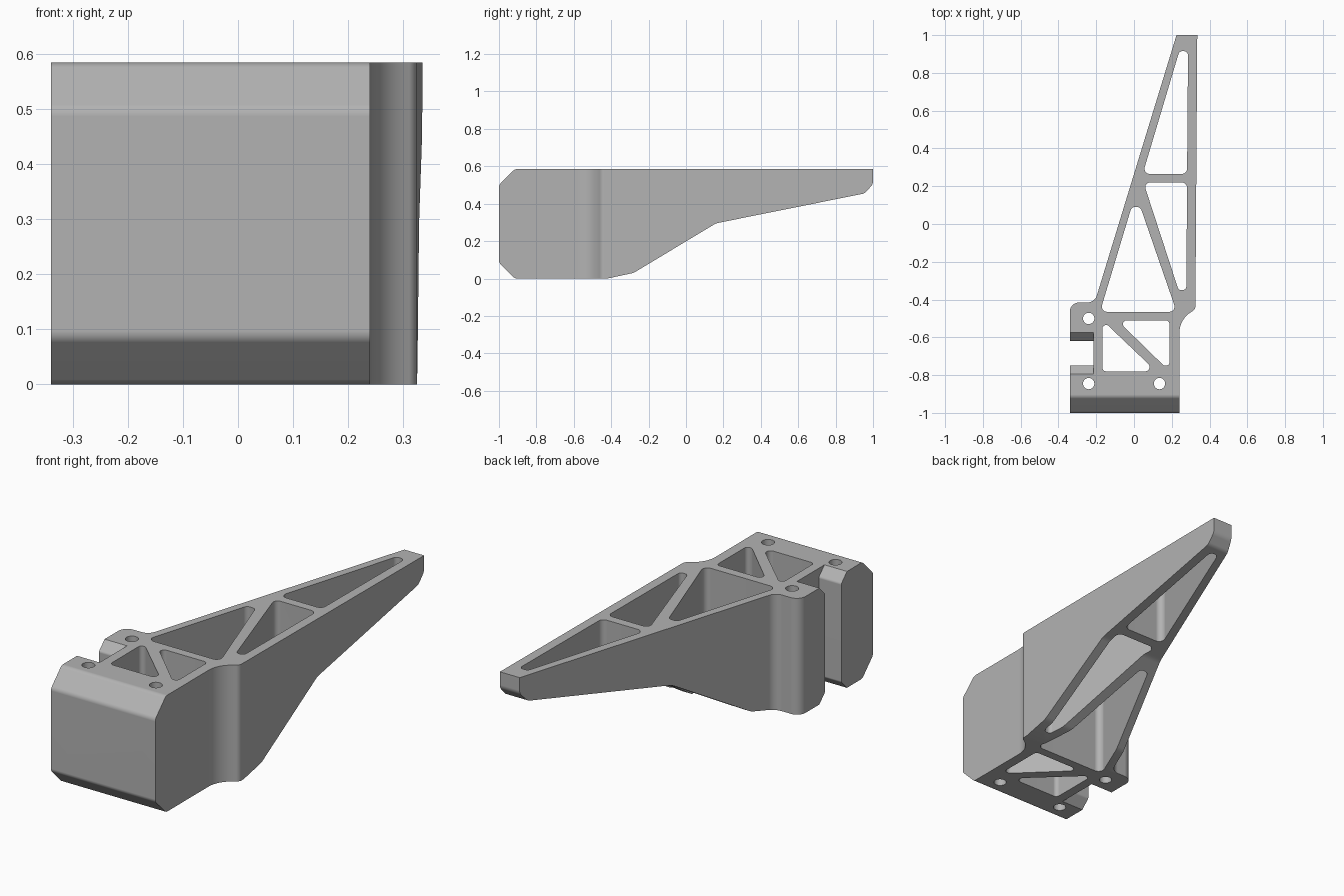
import bpy, bmesh, math
from mathutils import Vector

cube = bpy.data.objects.get("Cube")
if cube:
    bpy.data.objects.remove(cube, do_unlink=True)

TOP = 0.585

grey = bpy.data.materials.new("machined grey")
grey.use_nodes = True
grey.diffuse_color = (0.45, 0.45, 0.45, 1)
grey.node_tree.nodes["Principled BSDF"].inputs["Base Color"].default_value = (0.45, 0.45, 0.45, 1)


def rounded(corners, steps=8):
    """Turn (a, b, radius) corners into a 2D outline with tangent fillets."""
    pts = []
    for i, (a, b, r) in enumerate(corners):
        p = Vector((a, b))
        if not r:
            pts.append(p)
            continue
        u = (Vector(corners[i - 1][:2]) - p).normalized()
        v = (Vector(corners[(i + 1) % len(corners)][:2]) - p).normalized()
        half = u.angle(v) / 2
        centre = p + (u + v).normalized() * (r / math.sin(half))
        start = p + u * (r / math.tan(half)) - centre
        end = p + v * (r / math.tan(half)) - centre
        turn = math.atan2(start.x * end.y - start.y * end.x, start.dot(end))
        for k in range(steps + 1):
            t = turn * k / steps
            c, s = math.cos(t), math.sin(t)
            pts.append(centre + Vector((start.x * c - start.y * s, start.x * s + start.y * c)))
    return pts


def prism(name, pts, low, high, axis="z"):
    """Extrude an outline along z (plan) or x (side profile)."""
    place = (lambda p, h: (p.x, p.y, h)) if axis == "z" else (lambda p, h: (h, p.x, p.y))
    bm = bmesh.new()
    face = bm.faces.new([bm.verts.new(place(p, low)) for p in pts])
    new = bmesh.ops.extrude_face_region(bm, geom=[face])["geom"]
    shift = Vector((0, 0, high - low)) if axis == "z" else Vector((high - low, 0, 0))
    bmesh.ops.translate(bm, verts=[g for g in new if isinstance(g, bmesh.types.BMVert)], vec=shift)
    bmesh.ops.recalc_face_normals(bm, faces=bm.faces)
    mesh = bpy.data.meshes.new(name)
    bm.to_mesh(mesh)
    bm.free()
    mesh.materials.append(grey)
    obj = bpy.data.objects.new(name, mesh)
    bpy.context.collection.objects.link(obj)
    return obj


def carve(body, cutter, operation="DIFFERENCE"):
    """Apply a boolean and discard the cutter."""
    cutter.hide_render = True
    mod = body.modifiers.new(cutter.name, "BOOLEAN")
    mod.operation, mod.object, mod.solver = operation, cutter, "EXACT"
    bpy.context.view_layer.objects.active = body
    bpy.ops.object.modifier_apply(modifier=mod.name)
    bpy.data.objects.remove(cutter, do_unlink=True)


# Plan outline: square mounting block with a tapering arm
bracket = prism("bracket_arm", rounded([
    (-0.34, -1, 0), (0.24, -1, 0), (0.24, -0.505, 0.13), (0.325, -0.452, 0.03),
    (0.335, 1, 0), (0.225, 1, 0), (-0.208, -0.415, 0.05), (-0.34, -0.415, 0.05),
]), -0.05, TOP + 0.05)

# Side profile: chamfered front and rising underside
carve(bracket, prism("side_profile", rounded([
    (-1, 0.085, 0.03), (-0.915, 0, 0.03), (-0.42, 0, 0), (-0.28, 0.03, 0.1),
    (0.16, 0.295, 0.1), (0.955, 0.455, 0.04), (1.0, 0.505, 0.04),
    (1.0, TOP, 0), (-0.915, TOP, 0.03), (-1, 0.5, 0.03),
]), -0.5, 0.5, "x"), "INTERSECT")

# Triangular lightening pockets through the full height
pockets = {
    "tail_pocket": [(0.046, 0.265, 0.028), (0.281, 0.265, 0.028), (0.286, 0.915, 0.022), (0.24, 0.915, 0.022)],
    "outer_pocket": [(0.05, 0.22, 0.025), (0.281, 0.22, 0.028), (0.277, -0.35, 0.02), (0.236, -0.35, 0.02)],
    "middle_pocket": [(-0.013, 0.09, 0.025), (0.034, 0.09, 0.025), (0.226, -0.465, 0.028), (-0.18, -0.465, 0.028)],
    "block_left_pocket": [(-0.167, -0.535, 0.018), (-0.14, -0.535, 0.018), (0.117, -0.78, 0.023), (-0.167, -0.78, 0.02)],
    "block_right_pocket": [(-0.088, -0.51, 0.02), (0.188, -0.51, 0.02), (0.188, -0.75, 0.018), (0.158, -0.75, 0.018)],
}
for name, corners in pockets.items():
    carve(bracket, prism(name, rounded(corners), -0.2, 1))

# Bolt holes
for i, (x, y) in enumerate([(-0.24, -0.5), (-0.24, -0.845), (0.135, -0.845)]):
    ring = [Vector((x + 0.03 * math.cos(t), y + 0.03 * math.sin(t)))
            for t in (math.tau * k / 32 for k in range(32))]
    carve(bracket, prism(f"bolt_hole_{i}", ring, -0.2, 1))

# Side slot with chamfered mouth at top and bottom
near, far, c, over = -0.748, -0.619, 0.045, 0.05
carve(bracket, prism("side_slot", rounded([
    (near, c, 0.015), (near, TOP - c, 0.015), (near - c - over, TOP + over, 0),
    (far + c + over, TOP + over, 0), (far, TOP - c, 0.015), (far, c, 0.015),
    (far + c + over, -over, 0), (near - c - over, -over, 0),
], 4), -0.5, -0.215, "x"))

# Smooth fillets, crisp edges
bpy.ops.object.select_all(action="DESELECT")
bracket.select_set(True)
bpy.context.view_layer.objects.active = bracket
bpy.ops.object.shade_smooth_by_angle(angle=math.radians(25))
weighted = bracket.modifiers.new("even_shading", "WEIGHTED_NORMAL")
weighted.keep_sharp = True
